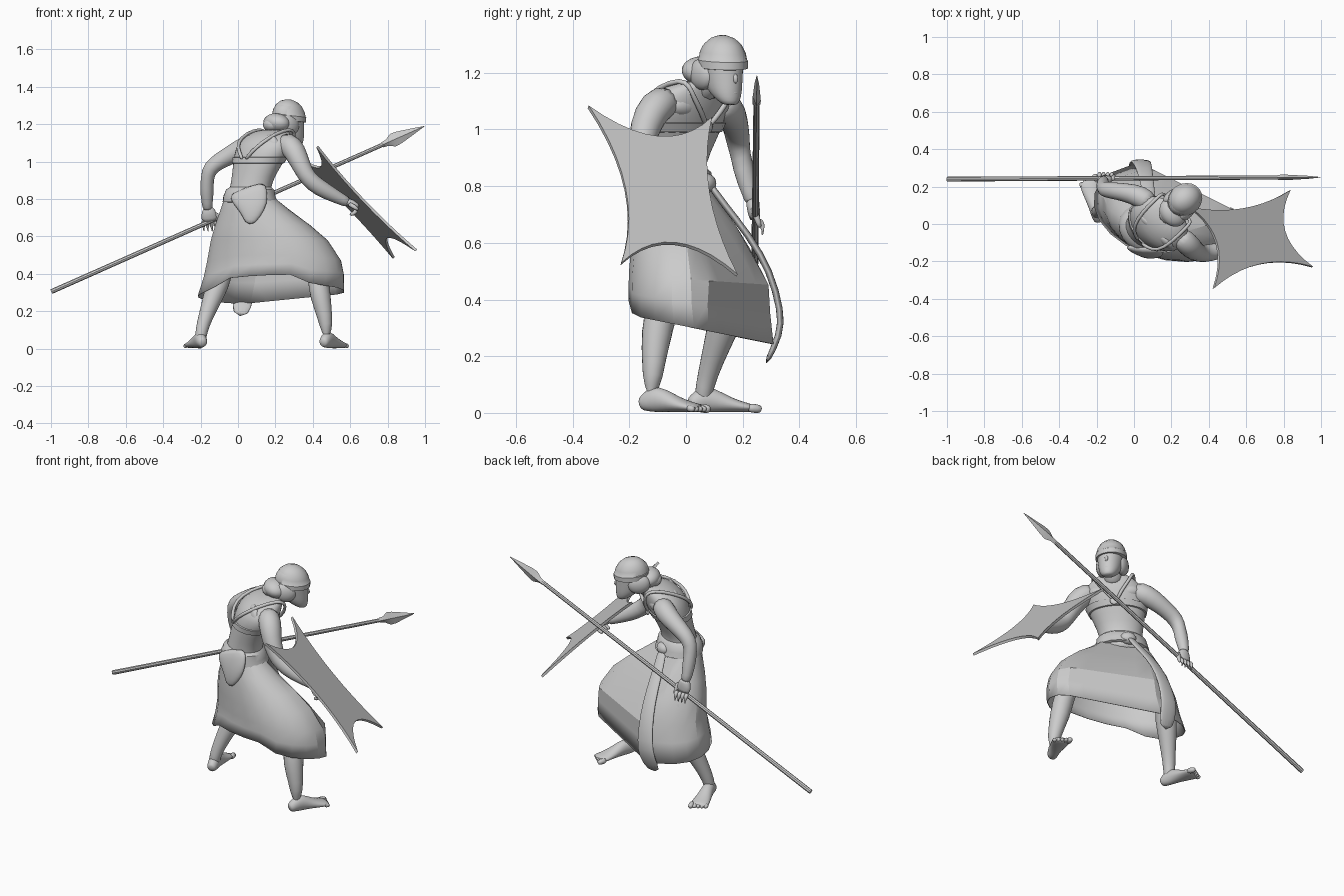
import bpy, math
from math import sin, cos, radians, pi
from mathutils import Vector as V


def add_mesh(name, verts, faces, sub=0, angle=40):
    me = bpy.data.meshes.new(name)
    me.from_pydata([tuple(v) for v in verts], [], faces)
    ob = bpy.data.objects.new(name, me)
    bpy.context.collection.objects.link(ob)
    bpy.ops.object.select_all(action='DESELECT')
    bpy.context.view_layer.objects.active = ob
    ob.select_set(True)
    bpy.ops.object.mode_set(mode='EDIT')
    bpy.ops.mesh.select_all(action='SELECT')
    bpy.ops.mesh.normals_make_consistent(inside=False)
    bpy.ops.object.mode_set(mode='OBJECT')
    if sub:
        bpy.ops.object.shade_smooth()
        ob.modifiers.new("smooth", 'SUBSURF').levels = sub
        ob.modifiers["smooth"].render_levels = sub
    else:
        bpy.ops.object.shade_smooth_by_angle(angle=radians(angle))
    return ob


def loft(name, rings, sub=0, caps=True, angle=40):
    n = len(rings[0])
    verts = [p for r in rings for p in r]
    faces = [(i*n+j, i*n+(j+1) % n, (i+1)*n+(j+1) % n, (i+1)*n+j)
             for i in range(len(rings)-1) for j in range(n)]
    if caps:
        faces += [tuple(range(n))[::-1], tuple(range(len(verts)-n, len(verts)))]
    return add_mesh(name, verts, faces, sub, angle)


def limb(name, pts, sides=12, sub=1, side=None):
    """Tube through (x, y, z, width[, height]) points."""
    P = [V(p[:3]) for p in pts]
    k = 1.05 if sub else 1
    rings = []
    for i, p in enumerate(pts):
        t = (P[min(i+1, len(P)-1)] - P[max(i-1, 0)]).normalized()
        s = V(side) if side else t.cross(V((0, 0, 1)))
        if s.length < .05:
            s = V((1, 0, 0))
        s = (s - t*s.dot(t)).normalized()
        u = s.cross(t)
        w, h = p[3]*k, p[-1]*k
        rings.append([P[i] + s*w*cos(2*pi*j/sides) + u*h*sin(2*pi*j/sides) for j in range(sides)])
    return loft(name, rings, sub)


def ball(name, c, r, rot=(0, 0, 0)):
    bpy.ops.mesh.primitive_uv_sphere_add(segments=20, ring_count=12, location=c,
                                         rotation=[radians(a) for a in rot])
    ob = bpy.context.object
    ob.name, ob.scale = name, r
    bpy.ops.object.shade_smooth()
    return ob


def oval(cx, cy, z, a, b, ang, n=20):
    A = radians(ang)
    return [V((cx + a*cos(q)*cos(A) - b*sin(q)*sin(A),
               cy + a*cos(q)*sin(A) + b*sin(q)*cos(A), z))
            for q in (2*pi*j/n for j in range(n))]


# Torso, twisting from hips to shoulders: z, cx, cy, a, b, angle
TORSO = [(.74, .07, -.02, .14, .11, -25), (.82, .06, -.03, .115, .092, -28),
         (.88, .07, -.03, .114, .086, -35), (.96, .095, -.015, .138, .1, -43),
         (1.04, .125, -.005, .168, .113, -45), (1.1, .145, .005, .172, .113, -45),
         (1.145, .165, .025, .135, .09, -45), (1.175, .195, .055, .072, .065, -45)]


def section(z):
    for p, q in zip(TORSO, TORSO[1:]):
        if z <= q[0]:
            t = max(0, (z-p[0])/(q[0]-p[0]))
            return [m + (n-m)*t for m, n in zip(p, q)]
    return list(TORSO[-1])


def torso_ring(z, off, n=20):
    _, cx, cy, a, b, ang = section(z)
    return oval(cx, cy, z, a+off, b+off, ang, n)


loft("torso", [torso_ring(s[0], .004) for s in TORSO], 1)
limb("neck", [(.19, .05, 1.13, .065), (.22, .08, 1.17, .052), (.26, .115, 1.22, .05)])
for s in (-1, 1):
    d = V((.707, -.707, 0))*s*.065
    ball("chest_muscle", V((.175, .04, 1.085))+d, (.08, .05, .045), (0, 0, -45))
    ball("shoulder_blade", V((.12, -.035, 1.085))+d, (.07, .034, .06), (0, 0, -45))

# Chest harness, shoulder straps and medallion
loft("chest_band", [torso_ring(.99, .002), torso_ring(.992, .01), torso_ring(1.022, .01),
                    torso_ring(1.024, .002)], 0, False)
for m in (0, 1):
    path = []
    for z, th, off in [(1.01, 88, .01), (1.06, 76, .018), (1.11, 62, .022), (1.155, 42, .033),
                       (1.178, 5, .04), (1.15, -40, .022), (1.1, -62, .024), (1.05, -76, .018),
                       (1.01, -86, .01)]:
        if m:
            th = 180 - th
        _, cx, cy, a, b, ang = section(z)
        A, q = radians(ang), radians(th)
        lx, ly = (a+off)*cos(q), (b+off)*sin(q)
        path.append((cx+lx*cos(A)-ly*sin(A), cy+lx*sin(A)+ly*cos(A), z, .01))
    limb("shoulder_strap", path, 8)
ball("medallion", (.203, .075, 1.01), (.025, .012, .025), (0, 0, -45))

# Arms and hands
limb("left_arm", [(.1, .1, 1.1, .055), (.035, .15, 1.075, .06), (-.05, .17, 1.03, .048),
                  (-.125, .18, .988, .043), (-.162, .186, .945, .042), (-.167, .2, .87, .041),
                  (-.165, .228, .77, .028), (-.16, .235, .74, .027)])
limb("right_arm", [(.23, -.05, 1.11, .055), (.29, -.11, 1.085, .063), (.325, -.145, 1.01, .055),
                   (.36, -.16, .93, .046), (.4, -.155, .885, .046), (.47, -.14, .84, .043),
                   (.57, -.11, .79, .028), (.59, -.105, .78, .027)])
limb("left_palm", [(-.16, .235, .76, .026), (-.155, .237, .72, .042, .022), (-.15, .245, .675, .045, .02)],
     side=(1, 0, 0))
limb("right_palm", [(.57, -.11, .79, .026, .024), (.61, -.1, .775, .042, .02), (.645, -.09, .755, .042, .018)])
for i in range(4):
    x, y = -.185 + i*.022, -.13 + i*.022
    limb("left_finger", [(x, .25, .685, .013), (x, .275, .66, .013), (x+.004, .268, .625, .01)], 8)
    limb("right_finger", [(.635, y, .757, .013), (.63, y, .725, .013), (.595, y, .715, .01)], 8)
limb("left_thumb", [(-.12, .235, .73, .014), (-.105, .25, .69, .013), (-.11, .262, .65, .009)], 8)
limb("right_thumb", [(.59, -.135, .775, .014), (.62, -.155, .76, .013), (.645, -.15, .74, .009)], 8)

# Legs and bare feet
limb("left_leg", [(.02, .02, .72, .09), (-.02, .12, .58, .085), (-.06, .185, .47, .065),
                  (-.095, .155, .38, .062), (-.125, .13, .3, .056), (-.17, .09, .18, .039),
                  (-.198, .065, .09, .032), (-.2, .058, .035, .032)])
limb("right_leg", [(.14, -.06, .72, .09), (.3, -.05, .59, .085), (.42, -.04, .47, .065),
                   (.43, -.085, .37, .06), (.44, -.105, .28, .057), (.465, -.115, .17, .039),
                   (.475, -.12, .09, .032), (.475, -.122, .035, .032)])
for name, o, d in [("left", V((-.2, .06, 0)), V((-.25, .97, 0))),
                   ("right", V((.475, -.115, 0)), V((.42, .9, 0)))]:
    d.normalize()
    limb(name+"_foot", [(*(o+d*s+V((0, 0, z))), w, h) for s, z, w, h in
         [(-.052, .03, .018, .02), (-.036, .034, .028, .029), (.0, .05, .032, .047),
          (.04, .044, .034, .041), (.09, .03, .042, .027), (.145, .02, .05, .018), (.185, .016, .05, .014)]])
    sd = d.cross(V((0, 0, 1)))
    for i in range(5):
        big = i if name == "right" else 4-i
        a = o + d*.15 + sd*(i-2)*.02
        b = a + d*(.04 - .006*big)
        r = .017 if big == 0 else .013
        limb(name+"_toe", [(a.x, a.y, .018, r), (b.x, b.y, .015, r), (*(b+d*.014).xy, .011, r*.6)], 8)

# Wrapped skirt: open shell, hem raised behind, flat drape between the knees
SKIRT = [(.30, .177, .06, .402, .25, -15), (.39, .192, .05, .386, .24, -15),
         (.47, .193, .045, .368, .235, -15), (.58, .167, .022, .32, .208, -14),
         (.66, .132, .005, .26, .178, -14), (.74, .092, -.015, .192, .14, -20),
         (.81, .06, -.03, .135, .108, -25), (.855, .065, -.03, .12, .092, -30)]
rings = []
for i, (z, cx, cy, a, b, ang) in enumerate(SKIRT):
    ring = oval(cx, cy, z, a, b, ang, 22)
    f = max(0, 1 - i/3)
    limit = .306 - .75*max(0, z-.48)
    for j, p in enumerate(ring):
        over = .447*p.x + .894*p.y - limit
        if over > 0:
            p.x, p.y = p.x - .447*over, p.y - .894*over
        lift = min(1, max(0, (-.04-p.y)/.05)) * min(1, max(0, (.4-p.x)/.1, 0)) * (p.x > -.15)
        p.z += f*(.005 - .2*p.y + .05*lift)
    rings.append(ring)
skirt = loft("skirt", rings, 0, False, 25)
skirt.modifiers.new("cloth", 'SOLIDIFY').thickness = .004

# Belt wrap with a draped flap behind and a long sash in front
loft("belt", [torso_ring(z, o) for z, o in [(.78, .01), (.785, .026), (.815, .028), (.85, .022), (.865, .004)]],
     0, False)
limb("belt_flap", [(.045, -.125, .865, .1, .02), (.06, -.14, .82, .1, .026), (.075, -.155, .765, .085, .026),
                   (.07, -.165, .71, .05, .02), (.06, -.17, .665, .02, .01)], side=(.95, -.1, .25))
ball("sash_knot", (.1, .07, .81), (.045, .035, .035), (0, 0, -25))
limb("sash", [(.1, .075, .82, .025, .012), (.085, .13, .74, .03, .012), (.07, .22, .63, .036, .012),
              (.055, .298, .5, .042, .012), (.04, .335, .36, .05, .012), (.03, .335, .28, .055, .012),
              (.01, .28, .17, .045, .01)], side=(1, 0, 0))

# Head turned toward the shield side
F = V((.82, .57, 0))
rings = [oval(.265+F.x*f, .12+F.y*f, z, dep, wid, 35) for z, f, wid, dep in
         [(1.085, .066, .022, .02), (1.1, .055, .04, .038), (1.13, .035, .056, .062), (1.165, .018, .064, .08),
          (1.2, .008, .07, .09), (1.25, .004, .076, .094), (1.3, -.002, .062, .074), (1.32, -.002, .03, .03)]]
loft("head", rings, 1)


def face(f, s, z):
    p = V((.265, .12, z)) + F*f + V((-F.y, F.x, 0))*s
    return (p.x, p.y, p.z)


limb("nose", [(*face(.084, 0, 1.205), .009), (*face(.104, 0, 1.165), .013), (*face(.088, 0, 1.152), .012)], 8)
ball("lips", face(.08, 0, 1.128), (.016, .022, .01), (0, 0, 35))
for s in (-1, 1):
    ball("side_hair", face(-.03, s*.056, 1.195), (.062, .034, .055), (0, 15, 35))
ball("back_hair", face(-.08, -.015, 1.205), (.068, .082, .052), (0, 15, 35))
ball("hair_knot", face(-.115, -.01, 1.195), (.04, .05, .035), (0, 15, 35))

# Cap dome with a headband
dome = [(-.02, .092), (-.019, .096), (.008, .097), (.011, .093), (.035, .088), (.065, .071), (.085, .046), (.095, .015)]
loft("cap", [[V((.272+p.x, .13+p.y, 1.237+h-.1*(p.x*.9+p.y*.2))) for p in oval(0, 0, 0, r, r*.88, 35)]
             for h, r in dome])

# Spear with a diamond-section leaf blade
a, tip = V((-.998, .24, .305)), V((.998, .25, 1.19))
d = (tip-a).normalized()
limb("spear_shaft", [(*a, .013), (*(tip-d*.22), .011)], 8, 0)
limb("spear_blade", [(*(tip-d*s), w, h) for s, w, h in
     [(.25, .014, .014), (.22, .015, .018), (.185, .014, .037), (.15, .012, .034), (.07, .008, .017), (0, .001, .001)]],
     4, 0)

# Hide shield: four stretched corners with concave edges, lying in one slanted plane
N = V((.223, .088, .231))
corners = [(-.345, 1.08), (-.23, .525), (.18, .485), (.09, 1.04)]
mids = [(-.215, .79), (-.04, .597), (.082, .77), (-.1, .972)]


def on_plane(y, z):
    return V((.424 - (N.y*(y+.345) + N.z*(z-1.08))/N.x, y, z))


outline = []
for i in range(4):
    A, M, B = V(corners[i]), V(mids[i]), V(corners[(i+1) % 4])
    C = 2*M - (A+B)/2
    outline += [on_plane(*(A*(1-t)**2 + C*2*t*(1-t) + B*t*t)) for t in (k/10 for k in range(10))]
off = N.normalized()*.007
loft("shield", [[p-off for p in outline], [p+off for p in outline]], 0, True, 30)
